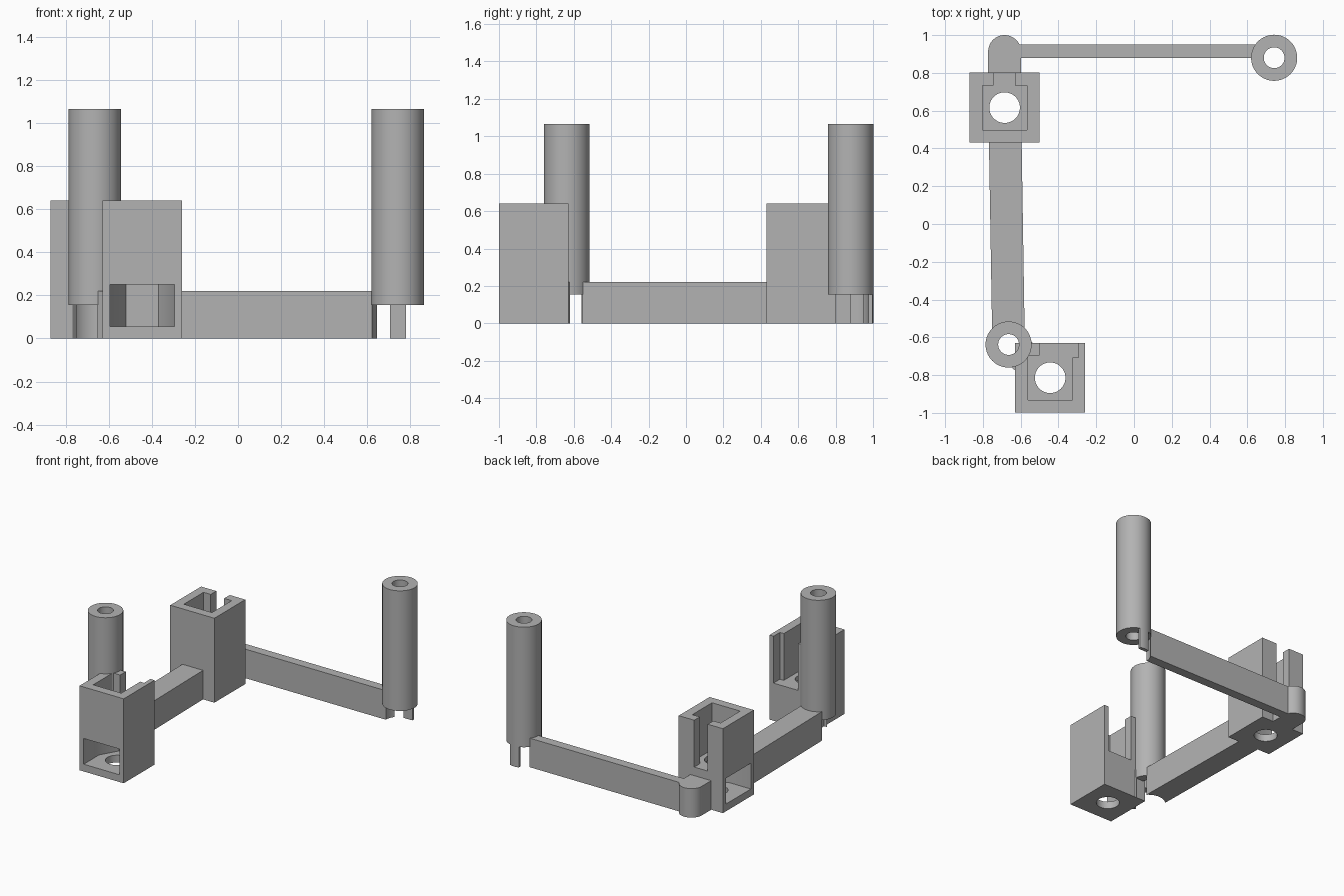
import bpy, bmesh, math
from mathutils import Matrix, Vector

cube = bpy.data.objects.get("Cube")
if cube:
    bpy.data.objects.remove(cube, do_unlink=True)

grey = bpy.data.materials.new("plain_grey")
grey.use_nodes = True
grey.diffuse_color = (0.45, 0.45, 0.45, 1)
grey.node_tree.nodes["Principled BSDF"].inputs["Base Color"].default_value = grey.diffuse_color

LINK_TOP, FLOOR, TOP = 0.22, 0.285, 0.64
TOWER_R, TOWER_LOW, TOWER_TOP = 0.122, 0.155, 1.065


def prism(name, points, z0, z1):
    """Extrude a flat outline from z0 to z1."""
    bm = bmesh.new()
    face = bm.faces.new([bm.verts.new((p[0], p[1], z0)) for p in points])
    up = bmesh.ops.extrude_face_region(bm, geom=[face])
    verts = [g for g in up["geom"] if isinstance(g, bmesh.types.BMVert)]
    bmesh.ops.translate(bm, vec=(0, 0, z1 - z0), verts=verts)
    bmesh.ops.recalc_face_normals(bm, faces=bm.faces)
    mesh = bpy.data.meshes.new(name)
    bm.to_mesh(mesh)
    bm.free()
    mesh.materials.append(grey)
    obj = bpy.data.objects.new(name, mesh)
    bpy.context.collection.objects.link(obj)
    return obj


def block(name, x0, x1, y0, y1, z0, z1):
    return prism(name, [(x0, y0), (x1, y0), (x1, y1), (x0, y1)], z0, z1)


def arc(cx, cy, r, start=0, sweep=360, n=64):
    count = n if sweep == 360 else n + 1
    angles = [math.radians(start + sweep * i / n) for i in range(count)]
    return [(cx + r * math.cos(a), cy + r * math.sin(a)) for a in angles]


def cut(obj, *cutters):
    """Subtract each cutter, then discard it."""
    bpy.context.view_layer.objects.active = obj
    for c in cutters:
        c.hide_render = True
        mod = obj.modifiers.new("cut", "BOOLEAN")
        mod.operation, mod.solver, mod.object = "DIFFERENCE", "EXACT", c
        bpy.ops.object.modifier_apply(modifier=mod.name)
        bpy.data.objects.remove(c, do_unlink=True)


def smooth(obj):
    bpy.ops.object.select_all(action="DESELECT")
    obj.select_set(True)
    bpy.context.view_layer.objects.active = obj
    bpy.ops.object.shade_smooth_by_angle(angle=math.radians(30))


def holder(name, cx, cy, turn, slot0, slot1):
    """Square socket with a rear slot, a floor hole and a side nut pocket."""
    h, c = 0.185, 0.118
    body = block(name, cx - h, cx + h, cy - h, cy + h, 0, TOP)
    rot = Matrix.Rotation(math.radians(turn), 2)
    w = 0.15
    pocket = [(-w, -0.3), (w, -0.3), (w, 0), (w / 2, 0.13), (-w / 2, 0.13), (-w, 0)]
    pocket = [rot @ Vector(p) + Vector((cx, cy)) for p in pocket]
    cut(body,
        block("cavity_cutter", cx - c, cx + c, cy - c, cy + c, FLOOR, 1),
        block("slot_cutter", slot0, slot1, cy + c - 0.01, cy + 0.3, FLOOR, 1),
        prism("pocket_cutter", pocket, 0.055, 0.25),
        prism("hole_cutter", arc(cx, cy, 0.081), -0.1, 0.4))
    smooth(body)


def tower(name, cx, cy):
    """Tall hollow column, open at both ends."""
    body = prism(name, arc(cx, cy, TOWER_R), TOWER_LOW, TOWER_TOP)
    cut(body, prism("bore_cutter", arc(cx, cy, 0.055), -0.1, 1.5))
    smooth(body)


def link(name, points, cx, cy):
    """Flat bar whose end is hollowed to fit round a tower."""
    bar = prism(name, points, 0, LINK_TOP)
    cut(bar, prism("end_cutter", arc(cx, cy, TOWER_R - 0.003), -0.1, 0.5))
    smooth(bar)


# Sockets
holder("rear_holder", -0.685, 0.616, -90, -0.743, -0.63)
holder("front_holder", -0.444, -0.814, 0, -0.50, -0.293)

# Towers
fx, fy = -0.664, -0.638
rx, ry = 0.742, 0.88
tower("front_tower", fx, fy)
tower("rear_tower", rx, ry)

# Tab hanging from the rear tower
tab = prism("tower_tab", arc(rx, ry, TOWER_R, 72, 36, 8)
            + [(rx - 0.037, ry + 0.095), (rx + 0.037, ry + 0.095)], 0, TOWER_LOW + 0.01)
smooth(tab)

# Bars between the sockets and towers
link("side_link", [(-0.75, fy), (-0.578, fy), (-0.595, 0.44), (-0.768, 0.44)], fx, fy)
link("rear_link", [(-0.65, 0.88), (rx, 0.88), (rx, 0.95), (-0.65, 0.95)], rx, ry)

# Short bar joining the front tower to the front socket
along = Vector((0.785, -0.62))
side = Vector((0.62, 0.785)) * 0.086
start = Vector((fx, fy))
link("front_link", [start - side, start - side + along * 0.12,
                    start + along * 0.14, start + side + along * 0.1, start + side], fx, fy)

# Rounded corner post behind the rear socket
post = prism("corner_post", arc(-0.685, 0.913, 0.087, 0, 180, 32)
             + [(-0.772, 0.79), (-0.598, 0.79)], 0, LINK_TOP)
smooth(post)
